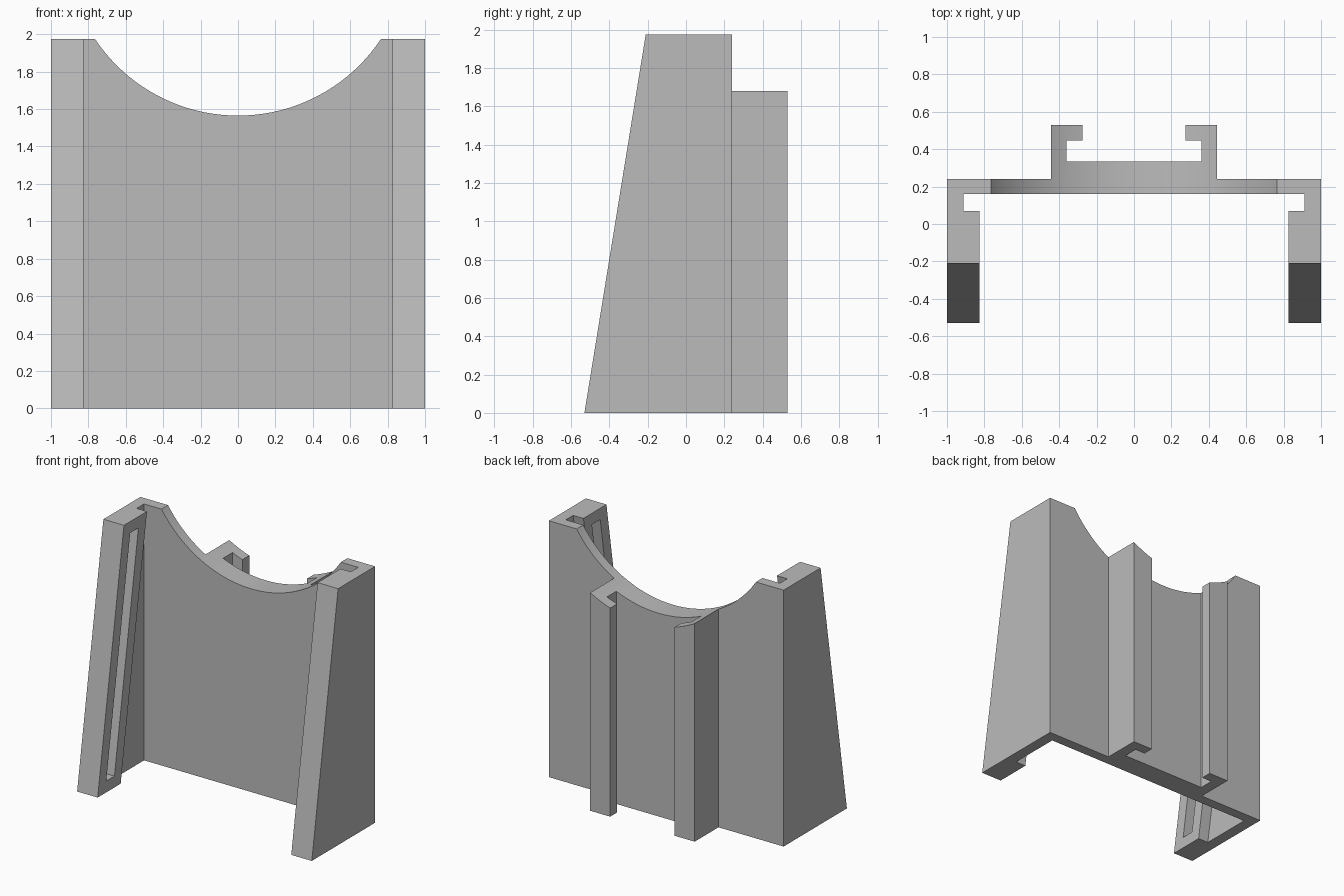
import bpy
import bmesh
import math
from mathutils import Matrix, Vector

if "Cube" in bpy.data.objects:
    bpy.data.objects.remove(bpy.data.objects["Cube"])

HEIGHT = 1.975
WALL = 0.0875           # common sheet thickness
FRONT, BACK = -0.53, 0.53
LEAN = 0.32             # how far the front edge leans back over the height
INNER = 1 - 2 * WALL    # inner face of the side guides

grey = bpy.data.materials.new("light grey")
grey.use_nodes = True
colour = (0.5, 0.5, 0.5, 1)
grey.diffuse_color = colour
grey.node_tree.nodes["Principled BSDF"].inputs["Base Color"].default_value = colour


def add_object(name, bm):
    bmesh.ops.recalc_face_normals(bm, faces=bm.faces)
    mesh = bpy.data.meshes.new(name)
    bm.to_mesh(mesh)
    bm.free()
    mesh.materials.append(grey)
    obj = bpy.data.objects.new(name, mesh)
    bpy.context.collection.objects.link(obj)
    return obj


def prism(name, points, direction):
    """Extrude a closed outline along a direction."""
    bm = bmesh.new()
    face = bm.faces.new([bm.verts.new(p) for p in points])
    result = bmesh.ops.extrude_face_region(bm, geom=[face], use_keep_orig=True)
    verts = [v for v in result["geom"] if isinstance(v, bmesh.types.BMVert)]
    bmesh.ops.translate(bm, verts=verts, vec=Vector(direction))
    return add_object(name, bm)


def combine(target, tool, operation):
    """Apply a boolean and discard the helper."""
    tool.hide_render = True
    mod = target.modifiers.new(operation, "BOOLEAN")
    mod.operation, mod.object, mod.solver = operation, tool, "EXACT"
    bpy.context.view_layer.objects.active = target
    bpy.ops.object.modifier_apply(modifier=mod.name)
    bpy.data.objects.remove(tool)


def lean_y(z):
    return FRONT + LEAN * z / HEIGHT


def leaning_band(x, near, far, low, high):
    """Parallelogram running parallel to the sloping front edge."""
    return [(x, lean_y(low) + near, low), (x, lean_y(low) + far, low),
            (x, lean_y(high) + far, high), (x, lean_y(high) + near, high)]


# Back plate, side walls and rear hooked rails share one plan outline
half = [(1 - WALL, FRONT), (1, FRONT), (1, 0.24), (0.445, 0.24), (0.445, BACK),
        (0.275, BACK), (0.275, 0.447), (0.36, 0.447), (0.36, 0.333)]
plan = half + [(-x, y) for x, y in reversed(half)]
plan += [(WALL - 1, 0.16), (1 - WALL, 0.16)]
holder = prism("holder_body", [(x, y, 0) for x, y in plan], (0, 0, HEIGHT))

# Sloping front edge
wedge = [(-1.5, lean_y(z), z) for z in (-0.5, 2.5)] + [(-1.5, -2, 2.5), (-1.5, -2, -0.5)]
combine(holder, prism("front_cutter", wedge, (3, 0, 0)), "DIFFERENCE")

# Leaning guides with a long slot, on the inside of each wall
for side in (1, -1):
    x = side * INNER
    guide = prism("side_guide", leaning_band(x, 0, 0.28, 0, HEIGHT), (side * WALL, 0, 0))
    slot = prism("slot_cutter", leaning_band(x - side * 0.1, 0.09, 0.19, WALL, HEIGHT - WALL),
                 (side * 0.3, 0, 0))
    combine(guide, slot, "DIFFERENCE")
    combine(holder, guide, "UNION")

# Round dip in the top of the plate and rails
bm = bmesh.new()
bmesh.ops.create_cone(bm, cap_ends=True, segments=128, radius1=0.918, radius2=0.918, depth=1,
                      matrix=Matrix.Translation((0, 0.5, 2.483)) @ Matrix.Rotation(math.pi / 2, 4, "X"))
combine(holder, add_object("dip_cutter", bm), "DIFFERENCE")

# Merge flat regions and finish the shading
bm = bmesh.new()
bm.from_mesh(holder.data)
bmesh.ops.remove_doubles(bm, verts=bm.verts, dist=0.0002)
bmesh.ops.dissolve_limit(bm, angle_limit=math.radians(0.5), verts=bm.verts, edges=bm.edges)
bm.to_mesh(holder.data)
bm.free()
bpy.ops.object.select_all(action="DESELECT")
holder.select_set(True)
bpy.context.view_layer.objects.active = holder
bpy.ops.object.shade_smooth_by_angle(angle=math.radians(30))
